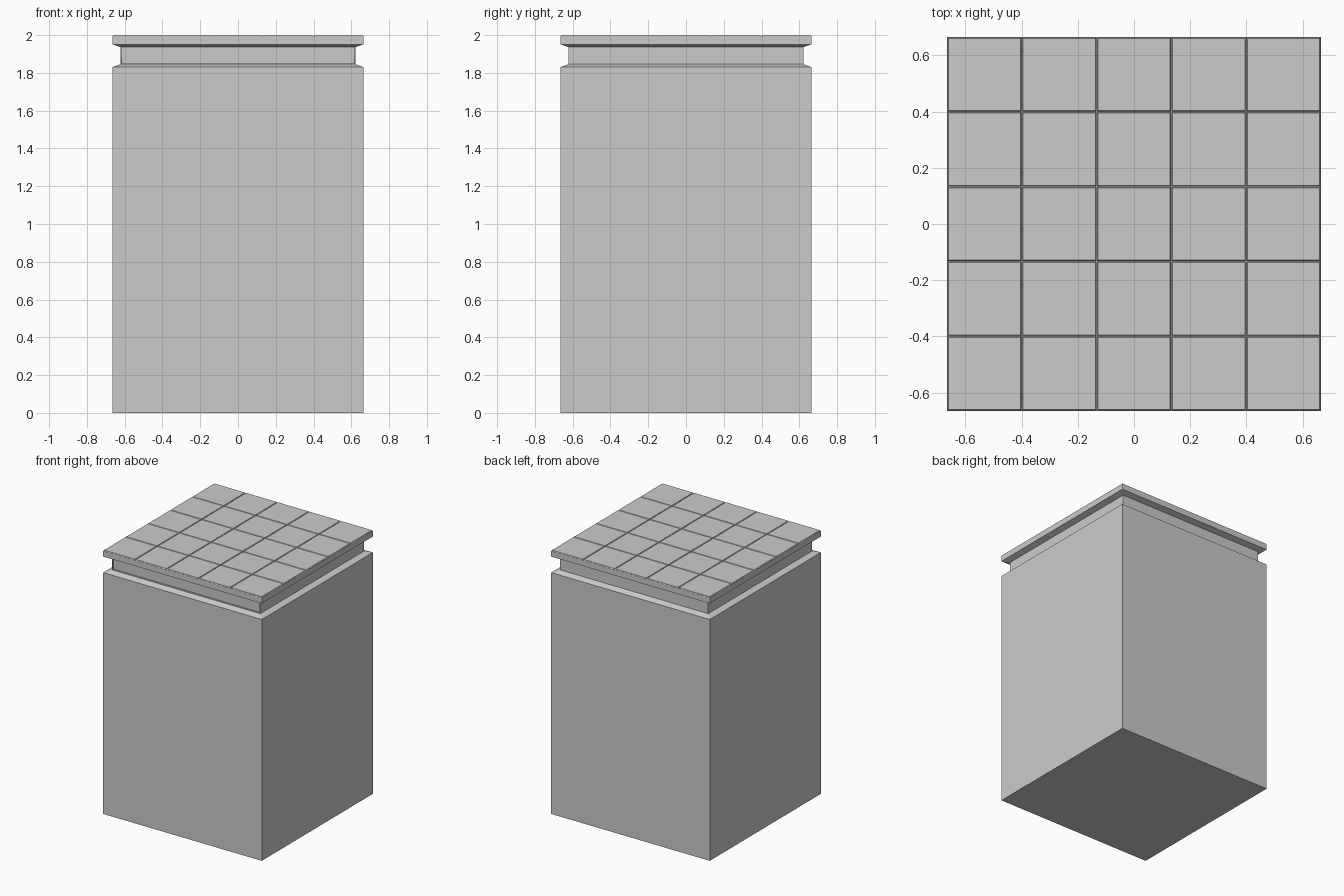
import bpy, bmesh

if "Cube" in bpy.data.objects:
    bpy.data.objects.remove(bpy.data.objects["Cube"])

HALF = 0.665    # half width of body and lid
NECK = 0.622    # half width of the recessed neck
TILES = 5
GROOVE_Z = 1.994


def finish(name, bm):
    bmesh.ops.recalc_face_normals(bm, faces=bm.faces)
    mesh = bpy.data.meshes.new(name)
    bm.to_mesh(mesh)
    bm.free()
    obj = bpy.data.objects.new(name, mesh)
    bpy.context.collection.objects.link(obj)
    return obj


def square_rings(bm, profile):
    """Stack square rings from (half width, z) pairs and bridge them."""
    rings = [[bm.verts.new((sx * h, sy * h, z))
              for sx, sy in ((-1, -1), (1, -1), (1, 1), (-1, 1))]
             for h, z in profile]
    for low, high in zip(rings, rings[1:]):
        for i in range(4):
            j = (i + 1) % 4
            bm.faces.new((low[i], low[j], high[j], high[i]))
    return rings


# Body with sloped shoulder, and the neck with a shallow front panel
bm = bmesh.new()
rings = square_rings(bm, [(HALF, 0), (HALF, 1.83), (NECK, 1.846), (NECK, 1.937)])
bm.faces.new(rings[0][::-1])
bm.normal_update()
front = [f for f in bm.faces if f.normal.y < -0.99 and f.calc_center_median().z > 1.85]
bmesh.ops.inset_region(bm, faces=front, thickness=0.005, depth=0)
bmesh.ops.inset_region(bm, faces=front, thickness=0.001, depth=-0.01)
finish("body", bm)

# Lid with undercut lower edge; its top is a grid of raised bevelled tiles
bm = bmesh.new()
square_rings(bm, [(NECK, 1.937), (HALF, 1.951), (HALF, GROOVE_Z)])
grid = bmesh.ops.create_grid(bm, x_segments=TILES, y_segments=TILES, size=HALF)
bmesh.ops.translate(bm, verts=grid["verts"], vec=(0, 0, GROOVE_Z))
tiles = list({f for v in grid["verts"] for f in v.link_faces})
bmesh.ops.inset_individual(bm, faces=tiles, thickness=0.002, depth=0)
bmesh.ops.inset_individual(bm, faces=tiles, thickness=0.004, depth=2.0 - GROOVE_Z)
bmesh.ops.remove_doubles(bm, verts=bm.verts, dist=0.0005)
finish("tiled_lid", bm)
